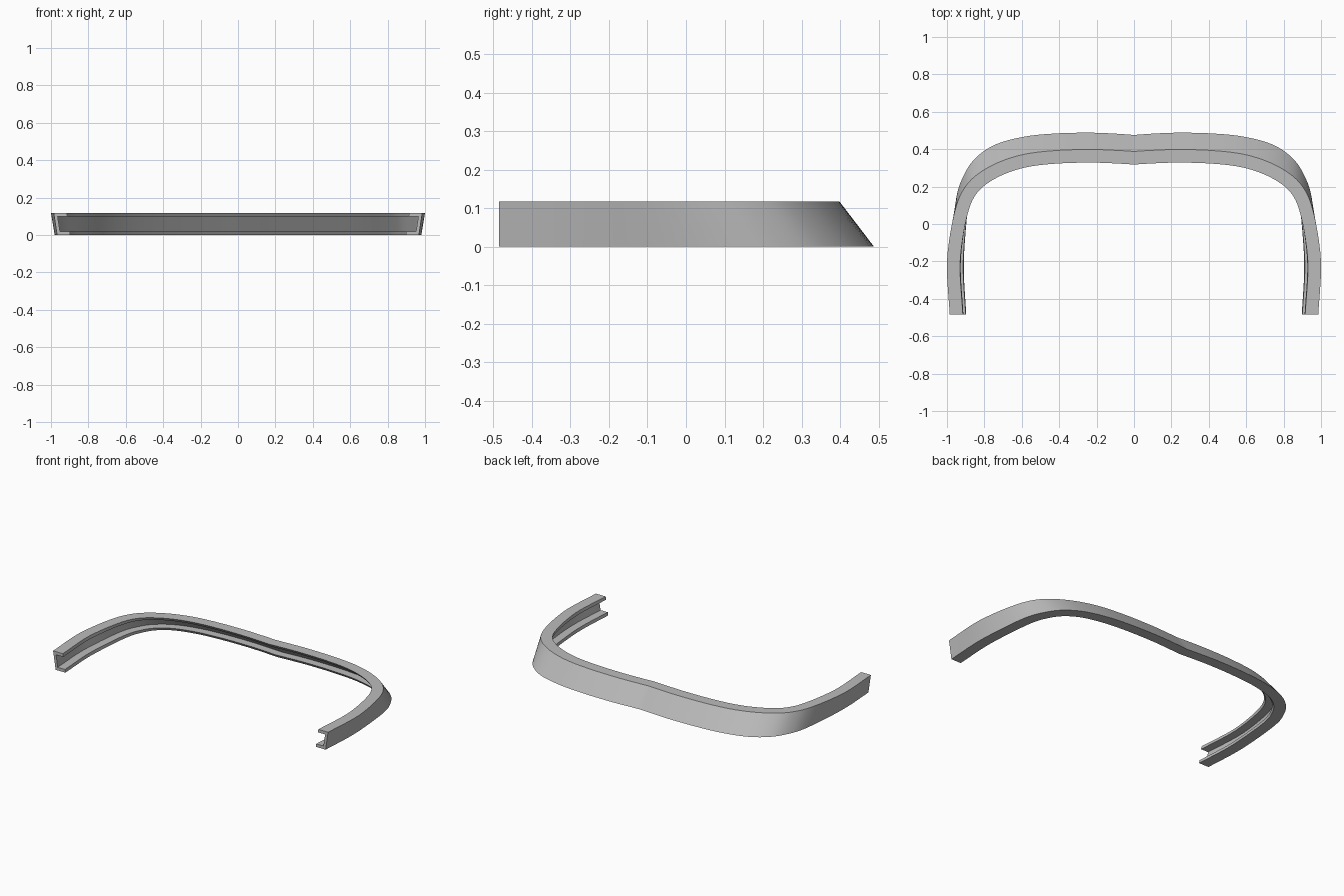
import bpy, bmesh, math
from mathutils import Vector

cube = bpy.data.objects.get("Cube")
if cube:
    bpy.data.objects.remove(cube)

HEIGHT, FLANGE, WALL, LIP = 0.118, 0.07, 0.018, 0.02
STEPS = 6

# Half outlines of the outer wall, from the back centre to the front end
TOP = [(0, .388), (.1, .394), (.22, .398), (.4, .394), (.58, .374), (.73, .327),
       (.85, .255), (.92, .17), (.96, .06), (.99, -.1), (1, -.25), (.985, -.485)]
BOTTOM = [(0, .476), (.1, .483), (.22, .488), (.4, .485), (.58, .468), (.74, .425),
          (.85, .35), (.915, .25), (.95, .14), (.972, -.06), (.98, -.25), (.967, -.485)]


def smooth_path(points):
    """Catmull-Rom curve through the points."""
    p = [Vector(q) for q in points]
    p = [2 * p[0] - p[1]] + p + [2 * p[-1] - p[-2]]
    out = []
    for i in range(1, len(p) - 2):
        a, b, c, d = p[i - 1:i + 3]
        for k in range(STEPS):
            t = k / STEPS
            out.append(0.5 * (2 * b + (c - a) * t + (2 * a - 5 * b + 4 * c - d) * t * t
                              + (3 * b - a - 3 * c + d) * t ** 3))
    return out + [p[-2]]


def inset(path, i, distance):
    """Point of the path moved towards the inside of the bow."""
    if i == 0:
        return path[i] - Vector((0, distance))
    if i == len(path) - 1:
        return path[i] - Vector((distance, 0))
    t = (path[i + 1] - path[i - 1]).normalized()
    return path[i] + Vector((t.y, -t.x)) * distance


# C-shaped section: (inset, height), open towards the inside
SECTION = [(0, 0), (0, HEIGHT), (FLANGE, HEIGHT), (FLANGE, HEIGHT - LIP),
           (WALL, HEIGHT - LIP), (WALL, LIP), (FLANGE, LIP), (FLANGE, 0)]

top, bottom = smooth_path(TOP), smooth_path(BOTTOM)
bm = bmesh.new()


def station(i, side):
    ring = []
    for distance, z in SECTION:
        # flanges keep the outline of their own rim, the wall leans between them
        f = z / HEIGHT
        p = inset(bottom, i, distance).lerp(inset(top, i, distance), f)
        ring.append(bm.verts.new((side * p.x, p.y, z)))
    return ring


last = len(top) - 1
rings = [station(i, -1) for i in range(last, 0, -1)] + [station(i, 1) for i in range(last + 1)]
n = len(SECTION)
for a, b in zip(rings, rings[1:]):
    for k in range(n):
        bm.faces.new((a[k], a[(k + 1) % n], b[(k + 1) % n], b[k]))

# End caps, split into wall and two lips
for r in (rings[0], rings[-1]):
    for ids in ((0, 1, 4, 5), (1, 2, 3, 4), (0, 5, 6, 7)):
        bm.faces.new([r[k] for k in ids])
bmesh.ops.recalc_face_normals(bm, faces=bm.faces)

mesh = bpy.data.meshes.new("channel_bow")
bm.to_mesh(mesh)
bm.free()
bow = bpy.data.objects.new("channel_bow", mesh)
bpy.context.collection.objects.link(bow)

# Plain grey material
grey = bpy.data.materials.new("plain_grey")
grey.use_nodes = True
colour = (0.5, 0.5, 0.5, 1)
grey.diffuse_color = colour
grey.node_tree.nodes["Principled BSDF"].inputs["Base Color"].default_value = colour
mesh.materials.append(grey)

bpy.ops.object.select_all(action='DESELECT')
bow.select_set(True)
bpy.context.view_layer.objects.active = bow
bpy.ops.object.shade_smooth_by_angle(angle=math.radians(30))
